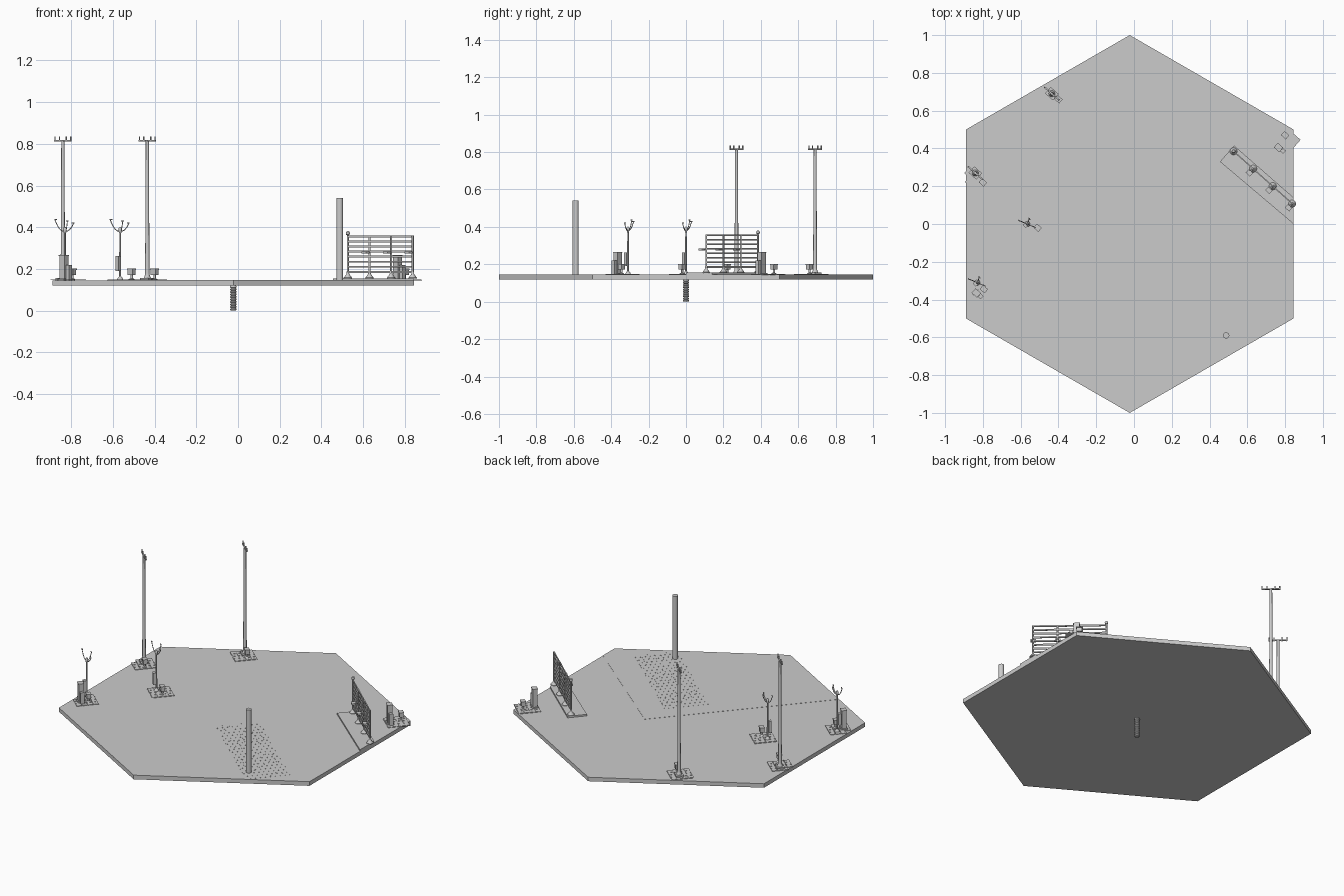
import bpy, bmesh, math
from mathutils import Matrix, Vector

if "Cube" in bpy.data.objects:
    bpy.data.objects.remove(bpy.data.objects["Cube"])

ROT = math.radians(-41.5)      # shared site direction
CX, TOP, BOTTOM = -0.0225, 0.145, 0.12


def finish(name, bm, smooth=False):
    bmesh.ops.recalc_face_normals(bm, faces=bm.faces)
    me = bpy.data.meshes.new(name)
    bm.to_mesh(me)
    bm.free()
    ob = bpy.data.objects.new(name, me)
    bpy.context.collection.objects.link(ob)
    if smooth:
        bpy.ops.object.select_all(action='DESELECT')
        ob.select_set(True)
        bpy.context.view_layer.objects.active = ob
        bpy.ops.object.shade_smooth_by_angle(angle=math.radians(35))
    return ob


def add_box(bm, c, s, ang=ROT):
    m = Matrix.Translation(c) @ Matrix.Rotation(ang, 4, 'Z') @ Matrix.Diagonal((*s, 1))
    bmesh.ops.create_cube(bm, size=1, matrix=m)


def box(name, c, s, ang=ROT):
    bm = bmesh.new()
    add_box(bm, c, s, ang)
    return finish(name, bm)


def prism(name, pts, z0, z1):
    bm = bmesh.new()
    f = bm.faces.new([bm.verts.new((x, y, z0)) for x, y in pts])
    r = bmesh.ops.extrude_face_region(bm, geom=[f])
    vs = [v for v in r['geom'] if isinstance(v, bmesh.types.BMVert)]
    bmesh.ops.translate(bm, vec=(0, 0, z1 - z0), verts=vs)
    if not any(len(q.verts) == len(pts) and all(abs(v.co.z - z0) < 1e-6 for v in q.verts) for q in bm.faces):
        bm.faces.new([v for v in bm.verts if abs(v.co.z - z0) < 1e-6])
    return finish(name, bm)


# stack of rings from a (radius, z) profile
def lathe(name, x, y, prof, n=16):
    bm = bmesh.new()
    rings = [[bm.verts.new((x + r * math.cos(2 * math.pi * i / n),
                            y + r * math.sin(2 * math.pi * i / n), z)) for i in range(n)] for r, z in prof]
    for a, b in zip(rings, rings[1:]):
        for i in range(n):
            bm.faces.new((a[i], a[(i + 1) % n], b[(i + 1) % n], b[i]))
    bm.faces.new(rings[0])
    bm.faces.new(rings[-1])
    return finish(name, bm, True)


def tube(name, pts, r):
    cu = bpy.data.curves.new(name, 'CURVE')
    cu.dimensions = '3D'
    cu.bevel_depth, cu.bevel_resolution, cu.use_fill_caps = r, 2, True
    sp = cu.splines.new('POLY')
    sp.points.add(len(pts) - 1)
    for p, co in zip(sp.points, pts):
        p.co = (*co, 1)
    ob = bpy.data.objects.new(name, cu)
    bpy.context.collection.objects.link(ob)


def inside(x, y):
    return abs(x - CX) < 0.865 and abs(y) + abs(x - CX) * 0.577 < 0.99


def turned(x, y, dx, dy):
    c, s = math.cos(ROT), math.sin(ROT)
    return x + dx * c - dy * s, y + dx * s + dy * c


# grid of thin paving tiles in one mesh
def paving(name, x, y, nx, ny, pitch, z, h, clip=False):
    bm = bmesh.new()
    for i in range(nx):
        for j in range(ny):
            px, py = turned(x, y, (i - (nx - 1) / 2) * pitch, (j - (ny - 1) / 2) * pitch)
            if not clip or inside(px, py):
                add_box(bm, (px, py, z + h / 2), (pitch * 0.93, pitch * 0.93, h))
    finish(name, bm)


# hexagonal ground plate
L, R = CX - 0.8675, CX + 0.8675
prism("ground_plate", [(CX, 1), (L, 0.5), (L, -0.5), (CX, -1), (R, -0.5), (R, 0.5)], BOTTOM, TOP)
prism("plaza", [(R, -0.385), (0.16, 0.18), (-0.59, -0.672), (CX, -1), (R, -0.5)], TOP - 0.01, TOP + 0.001)
paving("plaza_paving", 0.34, -0.34, 20, 7, 0.037, TOP, 0.0015, True)

# ribbed peg below the plate
peg = []
for i in range(10):
    peg += [(0.0115, i * 0.012), (0.0155, i * 0.012 + 0.003), (0.0155, i * 0.012 + 0.008)]
lathe("ground_peg", CX, 0, peg + [(0.0115, BOTTOM + 0.002)], 20)

# large column
lathe("column", 0.488, -0.59, [(0.0165, TOP), (0.0165, 0.54)], 24)


def table(x, y):
    lathe("table_foot", x, y, [(0.014, TOP), (0.014, TOP + 0.006), (0.006, TOP + 0.01), (0.006, 0.172)], 12)
    box("table_case", (x, y, 0.184), (0.03, 0.024, 0.024))
    box("table_lid", (x, y, 0.199), (0.034, 0.028, 0.006))


def mast(x, y):
    box("mast_plinth", (x, y, TOP + 0.006), (0.055, 0.045, 0.012))
    lathe("mast", x, y, [(0.018, TOP + 0.01), (0.012, 0.168), (0.0105, 0.18), (0.0075, 0.815)], 12)
    box("mast_crossarm", (x, y, 0.815), (0.106, 0.008, 0.006))
    for d in (-0.05, -0.022, 0.022, 0.05):
        px, py = turned(x, y, d, 0)
        lathe("mast_sensor", px, py, [(0.003, 0.81), (0.003, 0.834)], 8)


def wind_gauge(x, y):
    lathe("gauge_pole", x, y, [(0.016, TOP), (0.014, TOP + 0.008), (0.005, 0.165), (0.004, 0.40)], 10)
    box("gauge_box", (x - 0.01, y - 0.008, 0.226), (0.022, 0.016, 0.072))
    # curved arms sweep down to the pole and up again
    for sx, sy, top in ((-0.048, 0.02, 0.437), (0.042, -0.018, 0.42), (0.012, 0.03, 0.43)):
        pts = [(x + sx * t, y + sy * t, 0.38 + (top - 0.38) * t ** 2.5) for t in (0, 0.25, 0.5, 0.75, 0.92, 1)]
        tube("gauge_arm", pts, 0.0022)
        box("gauge_cup", (x + sx * 0.92, y + sy * 0.92, top), (0.014, 0.004, 0.005))
    lathe("gauge_hub", x, y, [(0.004, 0.37), (0.008, 0.38), (0.008, 0.395), (0.003, 0.402)], 10)


def cabinet(x, y):
    box("cabinet_plinth", (x, y, TOP + 0.004), (0.046, 0.04, 0.008))
    box("cabinet", (x, y, 0.207), (0.034, 0.028, 0.112))
    box("cabinet_lid", (x, y, 0.264), (0.038, 0.032, 0.004))
    px, py = turned(x, y, 0.03, 0.002)
    box("cabinet_side_unit", (px, py, 0.182), (0.02, 0.022, 0.075))


# paved equipment pads
for x, y in ((-0.43, 0.67), (-0.83, 0.25), (-0.535, 0), (-0.82, -0.34), (0.79, 0.44)):
    w = 0.13
    if x < 0 and x != -0.82 and x != -0.83 or x > 0:
        box("pad", (x, y, TOP + 0.0005), (w, w, 0.003))
    paving("pad_tiles", x, y, 4, 4, w / 4, TOP + 0.001, 0.003, x < 0)

for p in ((-0.40, 0.66), (-0.80, 0.22), (-0.51, -0.02), (-0.795, -0.345), (0.80, 0.47)):
    table(*p)
for p in ((-0.435, 0.69), (-0.84, 0.27)):
    mast(*p)
for p in ((-0.565, 0.0), (-0.83, -0.31)):
    wind_gauge(*p)
for p in ((-0.835, -0.365), (0.765, 0.405)):
    cabinet(*p)

# fence strip, cut off at the plate edge
prism("fence_strip", [(0.455, 0.33), (0.53, 0.415), (R, 0.14), (R, 0.0)], TOP - 0.005, TOP + 0.01)

# slatted fence
A, B = Vector((0.527, 0.385)), Vector((0.838, 0.108))
run = B - A
ang, mid = math.atan2(run.y, run.x), (A + B) / 2
slats = bmesh.new()
for i in range(8):
    add_box(slats, (mid.x, mid.y, 0.186 + i * 0.0243), (run.length, 0.006, 0.009), ang)
finish("fence_slats", slats)
out = Vector((run.y, -run.x)).normalized()
for i in range(4):
    p = A + run * i / 3
    lathe("fence_post", p.x, p.y, [(0.02, TOP + 0.008), (0.02, TOP + 0.013), (0.007, 0.175),
                                   (0.005, 0.19), (0.005, 0.36)], 12)
    if i == 0:
        lathe("fence_post_ball", p.x, p.y, [(0.002, 0.36), (0.008, 0.364), (0.01, 0.371),
                                            (0.008, 0.378), (0.002, 0.381)], 12)
    else:
        # bracket and lamp head facing the plaza
        q, h = p + out * 0.014, p + out * 0.03
        box("lamp_bracket", (q.x, q.y, 0.276), (0.006, 0.028, 0.006), ang)
        box("lamp_head", (h.x, h.y, 0.279), (0.03, 0.024, 0.01), ang)
